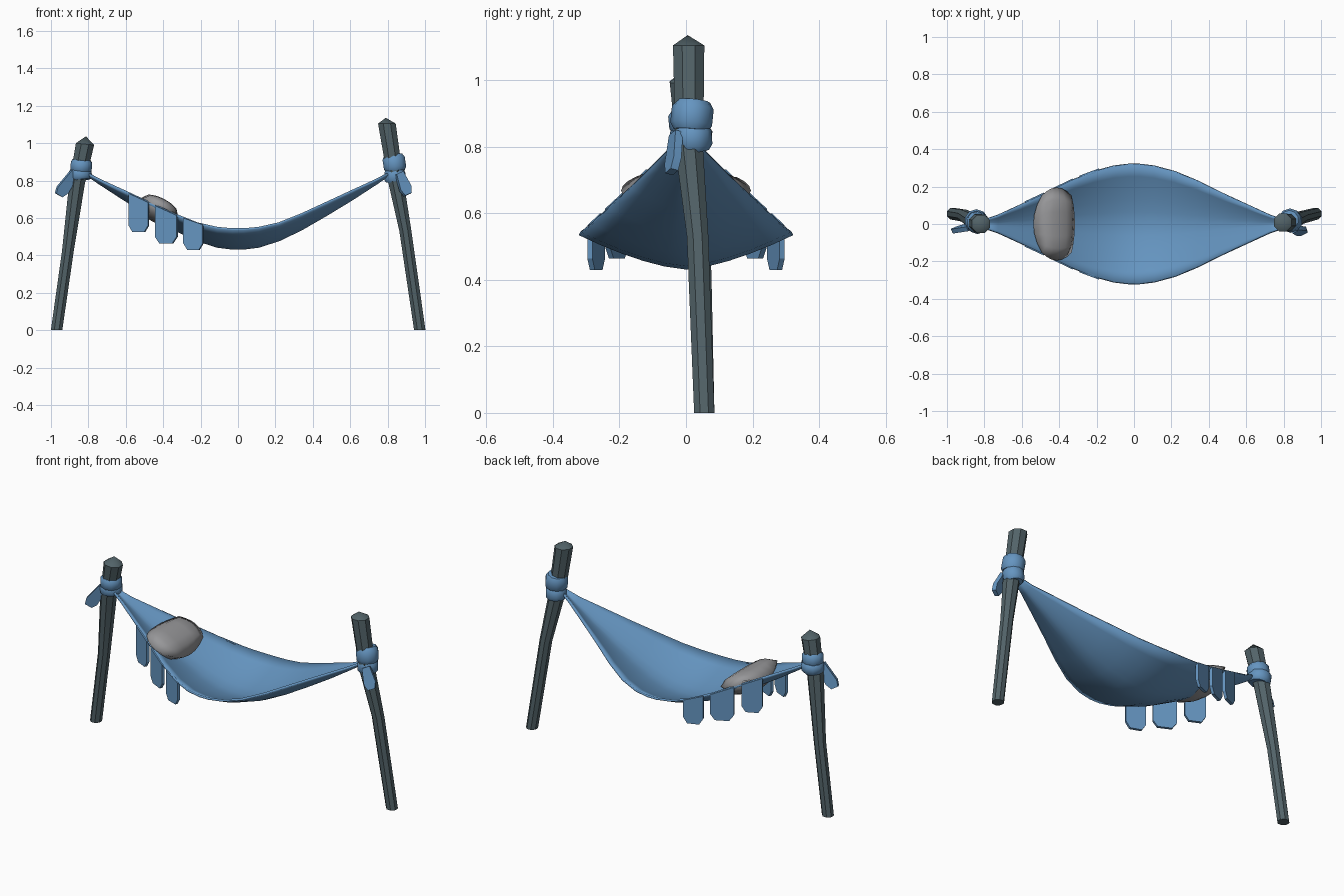
import bpy, math
from mathutils import Vector, Matrix

cube = bpy.data.objects.get("Cube")
if cube:
    bpy.data.objects.remove(cube, do_unlink=True)


def material(name, rgb):
    m = bpy.data.materials.new(name)
    m.use_nodes = True
    colour = (*rgb, 1)
    m.diffuse_color = colour
    m.node_tree.nodes["Principled BSDF"].inputs["Base Color"].default_value = colour
    return m


BLUE = material("blue cloth", (0.13, 0.30, 0.53))
WOOD = material("dark wood", (0.085, 0.125, 0.14))
GREY = material("grey pillow", (0.31, 0.31, 0.32))


def build(name, verts, faces, mat, angle=40):
    mesh = bpy.data.meshes.new(name)
    mesh.from_pydata([tuple(v) for v in verts], [], faces)
    mesh.materials.append(mat)
    obj = bpy.data.objects.new(name, mesh)
    bpy.context.collection.objects.link(obj)
    bpy.ops.object.select_all(action="DESELECT")
    obj.select_set(True)
    bpy.context.view_layer.objects.active = obj
    bpy.ops.object.mode_set(mode="EDIT")
    bpy.ops.mesh.select_all(action="SELECT")
    bpy.ops.mesh.normals_make_consistent(inside=False)
    bpy.ops.object.mode_set(mode="OBJECT")
    bpy.ops.object.shade_smooth_by_angle(angle=math.radians(angle))
    return obj


def loft(name, rings, mat, sides=8, tip=None):
    """Skin rings of (centre, radius, tilt about y, tilt about x)."""
    verts, faces = [], []
    for centre, radius, ty, tx in rings:
        turn = Matrix.Rotation(ty, 3, "Y") @ Matrix.Rotation(tx, 3, "X")
        for i in range(sides):
            a = math.tau * (i + 0.5) / sides
            verts.append(Vector(centre) + turn @ Vector((math.cos(a), math.sin(a), 0)) * radius)
    for r in range(len(rings) - 1):
        for i in range(sides):
            j = (i + 1) % sides
            a, b = r * sides, (r + 1) * sides
            faces.append((a + i, a + j, b + j, b + i))
    faces.append(tuple(reversed(range(sides))))
    last = (len(rings) - 1) * sides
    if tip:
        verts.append(tip)
        faces += [(last + i, last + (i + 1) % sides, len(verts) - 1) for i in range(sides)]
    else:
        faces.append(tuple(range(last, last + sides)))
    return build(name, verts, faces, mat)


def strap(name, top, end, across_top, across_end, thick=0.016):
    """Flat cloth strip with clipped corners at its lower end."""
    top, end, wt, we = map(Vector, (top, end, across_top, across_end))
    down = (end - top).normalized()
    shoulder = end - down * 0.035
    outline = [top - wt, shoulder - we, end - we * 0.6, end + we * 0.6, shoulder + we, top + wt]
    n = we.cross(down).normalized() * thick / 2
    count = len(outline)
    verts = [p + n for p in outline] + [p - n for p in outline]
    faces = [tuple(range(count)), tuple(range(2 * count - 1, count - 1, -1))]
    faces += [(i, (i + 1) % count, (i + 1) % count + count, i + count) for i in range(count)]
    return build(name, verts, faces, BLUE, 30)


# Bent posts with pointed tops
loft("right_post", [((-0.97, 0.055, 0), 0.033, 0, 0), ((-0.91, 0.045, 0.42), 0.034, 0, 0),
                    ((-0.86, 0.015, 0.79), 0.046, 0, 0), ((-0.818, 0.0, 0.995), 0.053, 0.1, 0)],
     WOOD, tip=(-0.813, 0.0, 1.037))
loft("left_post", [((0.972, 0.055, 0), 0.033, 0, 0), ((0.895, 0.035, 0.53), 0.035, 0, 0),
                   ((0.845, 0.01, 0.79), 0.045, 0, 0), ((0.796, 0.008, 1.105), 0.051, 0, 0)],
     WOOD, tip=(0.79, 0.005, 1.136))

# Hammock stations: distance from the middle, half width, rim height, belly height
STATIONS = [(0.03, 0.32, 0.54, 0.437), (0.11, 0.31, 0.547, 0.447), (0.22, 0.28, 0.572, 0.482),
            (0.34, 0.23, 0.62, 0.54), (0.47, 0.165, 0.68, 0.615), (0.61, 0.1, 0.745, 0.70),
            (0.73, 0.045, 0.80, 0.778), (0.83, 0.012, 0.852, 0.845)]


def station(x):
    d = min(max(abs(x), STATIONS[0][0]), STATIONS[-1][0])
    for a, b in zip(STATIONS, STATIONS[1:]):
        if d <= b[0]:
            t = (d - a[0]) / (b[0] - a[0])
            return [p + (q - p) * t for p, q in zip(a[1:], b[1:])]


# Hammock sheet
SPAN = 10
xs = [-s[0] for s in reversed(STATIONS)] + [s[0] for s in STATIONS]
verts, faces = [], []
for x in xs:
    half, rim, belly = station(x)
    for j in range(SPAN + 1):
        t = 2 * j / SPAN - 1
        verts.append((x, half * t, belly + (rim - belly) * abs(t) ** 1.5))
row = SPAN + 1
for i in range(len(xs) - 1):
    for j in range(SPAN):
        a = i * row + j
        faces.append((a, a + row, a + row + 1, a + 1))
sheet = build("hammock_sheet", verts, faces, BLUE)
solid = sheet.modifiers.new("thickness", "SOLIDIFY")
solid.thickness = 0.012
solid.offset = 0

# Cloth flaps hanging from both rims
for n, (x, half_w, low) in enumerate([(-0.53, 0.052, 0.525), (-0.383, 0.058, 0.465), (-0.238, 0.052, 0.43)], 1):
    for side, label in ((1, "back"), (-1, "front")):
        y0, z0, _ = station(x - half_w)
        y1, z1, _ = station(x + half_w)
        y, slope_y, slope_z = (y0 + y1) / 2 * side, (y1 - y0) / 2 * side, (z1 - z0) / 2
        strap(f"{label}_flap_{n}", (x, y, (z0 + z1) / 2), (x, y, low),
              (half_w, slope_y, slope_z), (half_w, slope_y, 0))

# Pillow: puffed grid with rounded corners, lying on the slope
N = 6
verts, faces = [], []
turn = Matrix.Rotation(math.radians(27), 3, "Y")
for sign in (1, -1):
    for i in range(N + 1):
        for j in range(N + 1):
            u, v = 2 * i / N - 1, 2 * j / N - 1
            puff = ((1 - u ** 2) * (1 - v ** 2)) ** 0.45
            p = Vector((0.125 * u * (1 - 0.28 * v * v), 0.195 * v * (1 - 0.22 * u * u), sign * 0.068 * puff))
            p.z += 0.03 * v * v
            verts.append(Vector((-0.427, 0, 0.642)) + turn @ p)
    base = 0 if sign > 0 else (N + 1) ** 2
    for i in range(N):
        for j in range(N):
            a = base + i * (N + 1) + j
            faces.append((a, a + 1, a + N + 2, a + N + 1))
pillow = build("pillow", verts, faces, GREY)
weld = pillow.modifiers.new("seam", "WELD")
weld.merge_threshold = 0.0005


# Knots: two tilted bands around each post
def band(name, centre, radius, height, ty, tx):
    axis = Matrix.Rotation(ty, 3, "Y") @ Matrix.Rotation(tx, 3, "X") @ Vector((0, 0, height))
    steps = [(-0.5, 0.8), (-0.28, 1), (0.28, 1), (0.5, 0.8)]
    loft(name, [(Vector(centre) + axis * h, radius * s, ty, tx) for h, s in steps], BLUE, 10)


band("right_knot_upper", (-0.838, 0.008, 0.878), 0.06, 0.07, 0.08, 0.1)
band("right_knot_lower", (-0.842, 0.015, 0.835), 0.063, 0.065, -0.12, -0.1)
band("left_knot_upper", (0.836, 0.018, 0.893), 0.063, 0.09, -0.15, -0.1)
band("left_knot_lower", (0.838, 0.02, 0.825), 0.058, 0.075, 0.1, 0.08)

# Loose tails of the knots
strap("right_tail", (-0.875, -0.015, 0.84), (-0.958, -0.03, 0.722), (0.016, 0.012, -0.016), (0.028, 0.012, -0.016), 0.025)
strap("left_tail", (0.862, -0.03, 0.84), (0.908, -0.043, 0.725), (0.018, 0.01, 0.008), (0.028, 0.014, 0.012), 0.025)
